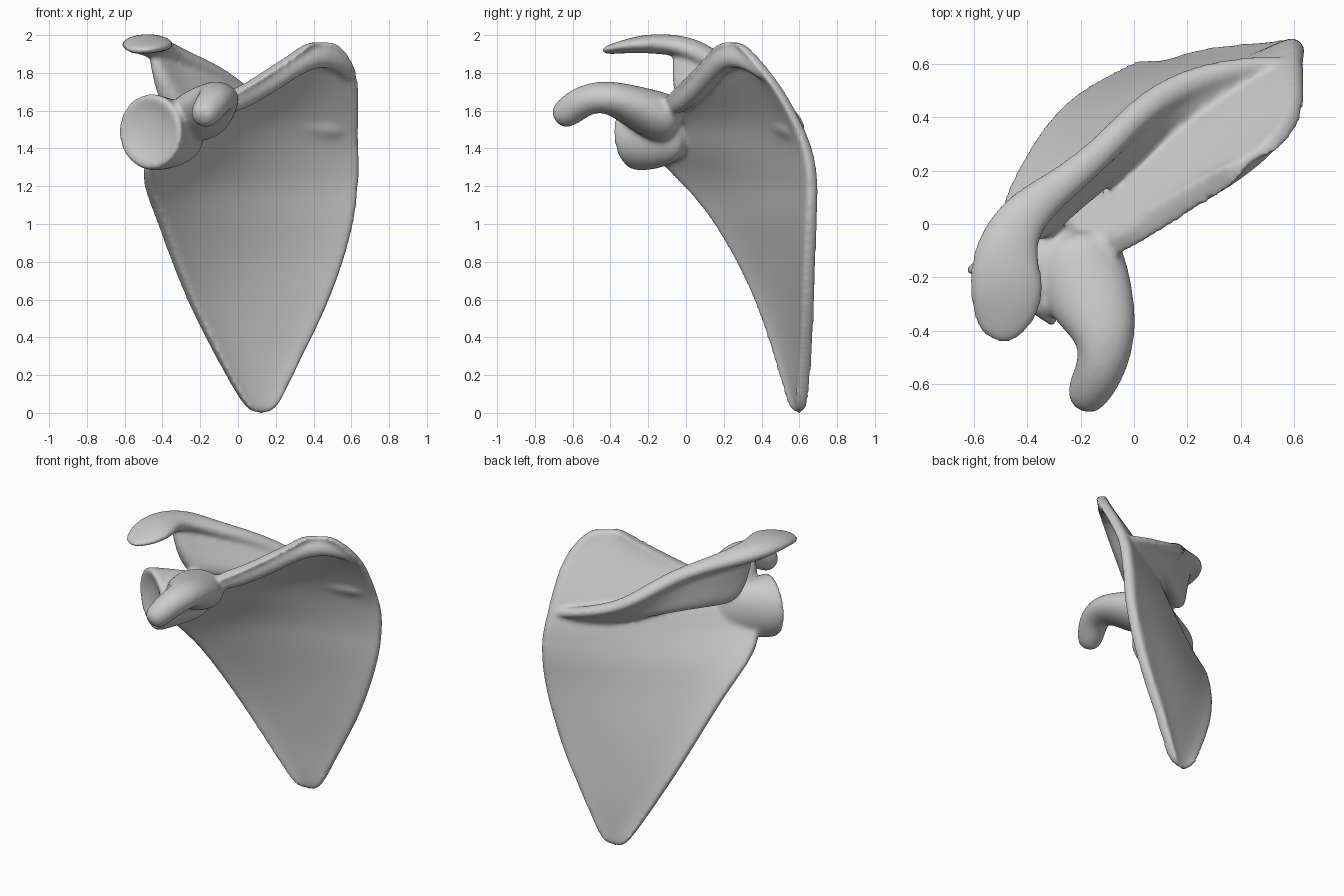
import bpy
import bmesh
from math import sin, cos, pi
from mathutils import Vector, Matrix

cube = bpy.data.objects.get("Cube")
if cube:
    bpy.data.objects.remove(cube, do_unlink=True)

bm = bmesh.new()


def loft(rings):
    """Skin a list of equal rings into a closed body."""
    loops = [[bm.verts.new(point) for point in ring] for ring in rings]
    count = len(loops[0])
    for lower, upper in zip(loops, loops[1:]):
        for i in range(count):
            j = (i + 1) % count
            bm.faces.new((lower[i], lower[j], upper[j], upper[i]))
    bm.faces.new(loops[0][::-1])
    bm.faces.new(loops[-1])


def direction(points, k):
    """Direction of a path at one of its points."""
    return points[min(k + 1, len(points) - 1)] - points[max(k - 1, 0)]


def tube(path, axis=None, sides=10):
    """Elliptic tube; path rows are x, y, z, half width, half height."""
    points = [Vector(row[:3]) for row in path]
    rings = []
    for k, (point, row) in enumerate(zip(points, path)):
        along = axis or direction(points, k)
        side = Vector((along.y, -along.x, 0)).normalized() * row[3]
        up = side.cross(along).normalized() * row[4]
        angles = [2 * pi * i / sides for i in range(sides)]
        rings.append([point + side * cos(a) + up * sin(a) for a in angles])
    loft(rings)


# Blade: height, outer edge x y, inner edge x y, backward bow
blade_rows = [
    (-.02, .07, .59, .18, .61, 0),
    (.1, -.01, .56, .25, .62, 0),
    (.3, -.12, .5, .34, .64, .01),
    (.55, -.25, .42, .47, .65, .02),
    (.8, -.35, .3, .56, .66, .04),
    (1.03, -.43, .16, .62, .67, .05),
    (1.18, -.49, .03, .63, .68, .07),
    (1.3, -.5, -.1, .64, .67, .09),
    (1.4, -.43, -.18, .63, .65, .11),
    (1.52, -.34, -.19, .63, .6, .12),
    (1.63, -.14, -.13, .63, .54, .11),
    (1.73, .05, -.02, .63, .48, .08),
    (1.83, .2, .08, .61, .4, .05),
    (1.91, .32, .16, .56, .33, .02),
    (1.96, .38, .2, .5, .28, 0),
]
columns = 8
rings = []
for z, outer_x, outer_y, inner_x, inner_y, bow in blade_rows:
    outer, inner = Vector((outer_x, outer_y, z)), Vector((inner_x, inner_y, z))
    across = inner - outer
    back = Vector((-across.y, across.x, 0)).normalized()
    front_side, back_side = [], []
    for i in range(columns + 1):
        s = (1 - cos(pi * i / columns)) / 2
        middle = outer.lerp(inner, s) + back * bow * sin(pi * s)
        # Thin in the middle, thick at the rims, thickest at the outer one
        thick = back * (.022 + .035 * (1 - s / 2) * (2 * s - 1) ** 4)
        front_side.append(middle - thick)
        back_side.append(middle + thick)
    rings.append(front_side + back_side[::-1])
loft(rings)

# Thick rounded rim along the upper border
tube([(-.12, -.09, 1.6, .06, .08), (.11, .05, 1.7, .05, .06),
      (.22, .11, 1.77, .05, .06), (.34, .18, 1.85, .05, .06),
      (.45, .26, 1.88, .05, .06), (.55, .35, 1.84, .04, .05),
      (.6, .43, 1.76, .03, .03)])

# Crest of the spine widening into the flat hooked shoulder tip
crest = [(.6, .61, 1.47, .03, .03), (.35, .58, 1.53, .05, .04),
         (.14, .51, 1.6, .06, .04), (0, .4, 1.7, .06, .05),
         (-.12, .27, 1.79, .06, .05), (-.28, .14, 1.86, .07, .05),
         (-.42, .04, 1.92, .1, .06), (-.49, -.1, 1.945, .13, .06),
         (-.47, -.25, 1.945, .16, .05), (-.5, -.38, 1.92, .12, .03),
         (-.53, -.44, 1.905, .05, .02)]
tube(crest)

# Wall of the spine, from the crest down to a bowed line inside the blade
tops = [Vector(row[:3]) for row in crest[:8]]
root_inner, root_outer = Vector((.57, .56, 1.44)), Vector((-.37, -.05, 1.57))
rings = []
for k, top in enumerate(tops):
    s = (k / 7) ** .9
    root = root_inner.lerp(root_outer, s) + Vector((-.04, .05, 0)) * sin(pi * s)
    front = (top - root).cross(direction(tops, k)).normalized()
    middle = root.lerp(top, .5)
    rings.append([root + front * .08, middle + front * .045, top + front * .04,
                  top - front * .04, middle - front * .045, root - front * .09])
loft(rings)

# Neck and shallow joint socket
tube([(-.2, 0, 1.48, .07, .14), (-.33, -.11, 1.47, .12, .19),
      (-.42, -.21, 1.47, .18, .21), (-.465, -.275, 1.48, .22, .22),
      (-.475, -.29, 1.48, .2, .2), (-.45, -.255, 1.48, .1, .1)],
     axis=Vector((-.54, -.84, 0)))

# Forward hooked process on a broad root
tube([(-.24, -.04, 1.53, .17, .14), (-.2, -.18, 1.57, .19, .14),
      (-.15, -.31, 1.63, .17, .11), (-.1, -.43, 1.67, .12, .09),
      (-.12, -.54, 1.65, .1, .09), (-.17, -.63, 1.58, .09, .09),
      (-.2, -.69, 1.54, .06, .06)])

bmesh.ops.recalc_face_normals(bm, faces=bm.faces)
mesh = bpy.data.meshes.new("bone_parts")
bm.to_mesh(mesh)
bm.free()
bone = bpy.data.objects.new("shoulder_blade", mesh)
bpy.context.collection.objects.link(bone)

# Fuse the parts into one smooth organic skin
rounding = bone.modifiers.new("round", 'SUBSURF')
rounding.levels = rounding.render_levels = 2
fuse = bone.modifiers.new("fuse", 'REMESH')
fuse.mode = 'VOXEL'
fuse.voxel_size = .013
soften = bone.modifiers.new("soften", 'SMOOTH')
soften.factor = .5
soften.iterations = 14
graph = bpy.context.evaluated_depsgraph_get()
skin = bpy.data.meshes.new_from_object(bone.evaluated_get(graph))
bone.modifiers.clear()
bone.data = skin
bpy.data.meshes.remove(mesh)
skin.name = "shoulder_blade"

# Stand the bone on the floor
floor = min(vertex.co.z for vertex in skin.vertices)
skin.transform(Matrix.Translation((0, 0, -floor)))
skin.shade_smooth()

# Single pale grey bone colour
grey = bpy.data.materials.new("bone_grey")
grey.use_nodes = True
colour = (.6, .6, .6, 1)
grey.diffuse_color = colour
grey.node_tree.nodes["Principled BSDF"].inputs["Base Color"].default_value = colour
skin.materials.clear()
skin.materials.append(grey)
